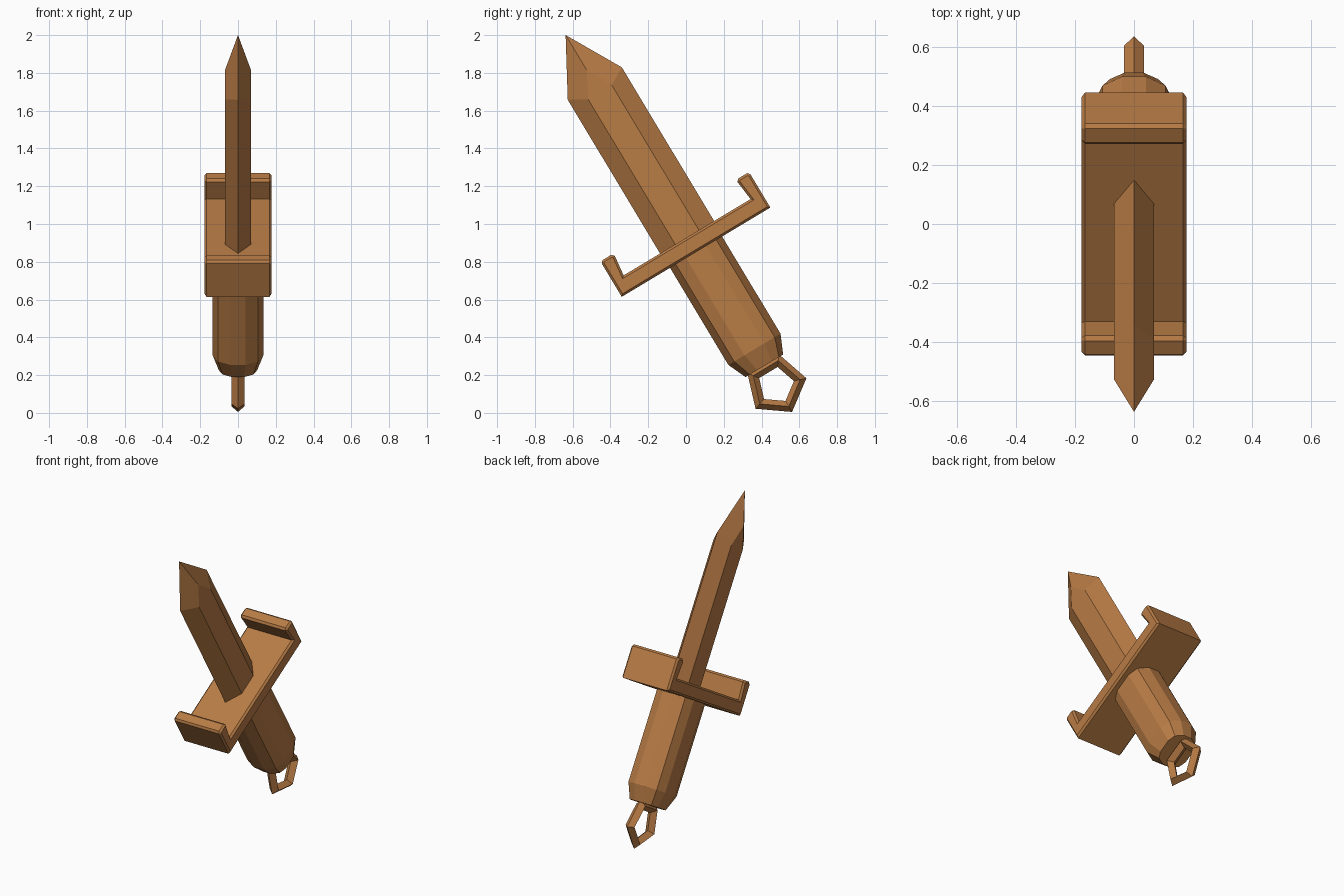
import bpy, bmesh, math
from mathutils import Matrix

if "Cube" in bpy.data.objects:
    bpy.data.objects.remove(bpy.data.objects["Cube"])

# Local frame: x = thickness, y = blade width, z = along the sword; then tilted as one
POSE = Matrix.Rotation(math.radians(31), 4, 'X') @ Matrix.Translation((0, 0.484, 0))

mat = bpy.data.materials.new("bronze")
mat.diffuse_color = (0.48, 0.20, 0.06, 1)
mat.use_nodes = True
mat.node_tree.nodes["Principled BSDF"].inputs["Base Color"].default_value = mat.diffuse_color


def finish(name, bm):
    bmesh.ops.recalc_face_normals(bm, faces=bm.faces)
    bm.transform(POSE)
    me = bpy.data.meshes.new(name)
    bm.to_mesh(me)
    bm.free()
    me.materials.append(mat)
    ob = bpy.data.objects.new(name, me)
    bpy.context.collection.objects.link(ob)
    return ob


def loft(bm, rings):
    loops = [[bm.verts.new(p) for p in r] for r in rings]
    n = len(loops[0])
    for a, b in zip(loops, loops[1:]):
        for i in range(n):
            j = (i + 1) % n
            bm.faces.new((a[i], a[j], b[j], b[i]))
    bm.faces.new(loops[0])
    return loops


# Blade: flattened hexagon with bevelled edges running into a chiselled point
T, W, F = 0.068, 0.167, 0.073
hexa = [(0, W), (T, F), (T, -F), (0, -W), (-T, -F), (-T, F)]
bm = bmesh.new()
top = loft(bm, [[(x, y, 0.75) for x, y in hexa],
                [(x, y, 1.69 if x else 1.743) for x, y in hexa]])[1]
tip = bm.verts.new((0, 0, 2.043))
for s, (p, q) in ((1, (1, 2)), (-1, (5, 4))):
    mid = bm.verts.new((s * T, 0, 1.829))
    bm.faces.new((top[p], top[q], mid))
    bm.faces.new((top[0], top[p], mid, tip))
    bm.faces.new((top[3], top[q], mid, tip))
bmesh.ops.remove_doubles(bm, verts=bm.verts, dist=1e-5)
finish("blade", bm)

# Guard: plate with two upturned ends, chamfered around its two side faces
half = [(0.459, 0.702), (0.459, 0.908), (0.447, 0.921), (0.393, 0.921),
        (0.379, 0.908), (0.392, 0.794)]
profile = half + [(-y, z) for y, z in reversed(half)]
bm = bmesh.new()
cap = bm.faces.new([bm.verts.new((-0.178, y, z)) for y, z in profile])
ext = bmesh.ops.extrude_face_region(bm, geom=[cap], use_keep_orig=True)["geom"]
bmesh.ops.translate(bm, vec=(0.356, 0, 0),
                    verts=[g for g in ext if isinstance(g, bmesh.types.BMVert)])
bmesh.ops.recalc_face_normals(bm, faces=bm.faces)
rim = [e for e in bm.edges if abs(e.verts[0].co.x - e.verts[1].co.x) < 1e-4]
bmesh.ops.bevel(bm, geom=rim, offset=0.012, segments=1, affect='EDGES', profile=0.5)
finish("guard", bm)

# Grip: twelve-sided oval with a tapered end
quarter = [(0.134, 0.062), (0.107, 0.125), (0.04, 0.161)]
oval = (quarter + [(-x, y) for x, y in reversed(quarter)]
        + [(-x, -y) for x, y in quarter] + [(x, -y) for x, y in reversed(quarter)])
bm = bmesh.new()
end = loft(bm, [[(x * sx, y * sy, z) for x, y in oval]
                for sx, sy, z in ((0.76, 0.72, 0), (1, 1, 0.102), (1, 1, 0.72))])[-1]
bm.faces.new(end)
finish("grip", bm)

# Pommel ring: five-sided loop with a diamond cross-section, corner pointing down
bm = bmesh.new()
R, r = 0.131, 0.034
rows = []
for k in range(5):
    a = math.radians(-90 + 72 * k)
    rows.append([bm.verts.new((dx, d * math.cos(a), -0.12 + d * math.sin(a)))
                 for dx, d in ((0, R + r), (r, R), (0, R - r), (-r, R))])
for k in range(5):
    a, b = rows[k], rows[(k + 1) % 5]
    for i in range(4):
        j = (i + 1) % 4
        bm.faces.new((a[i], a[j], b[j], b[i]))
finish("pommel_ring", bm)
